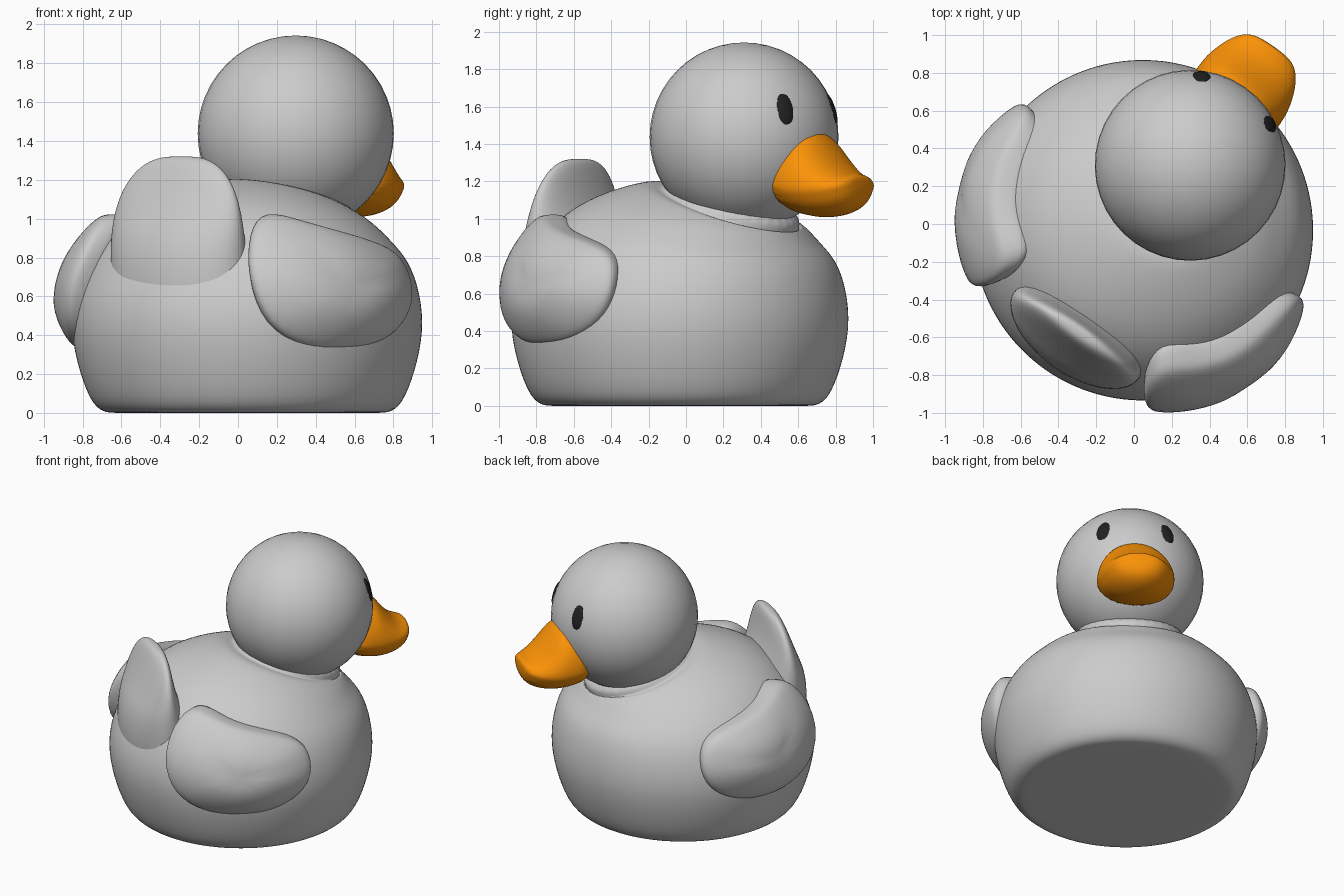
import bpy, bmesh
from math import sin, cos, pi, radians
from mathutils import Matrix, Vector

if "Cube" in bpy.data.objects:
    bpy.data.objects.remove(bpy.data.objects["Cube"])

# Duck is modelled facing +Y on its own axis, then turned into place
TURN = Matrix.Translation((0.047, -0.033, 0)) @ Matrix.Rotation(radians(-35), 4, 'Z')


def material(name, color):
    m = bpy.data.materials.new(name)
    m.diffuse_color = color
    m.use_nodes = True
    m.node_tree.nodes["Principled BSDF"].inputs["Base Color"].default_value = m.diffuse_color
    return m


def finish(name, bm, mat=None, subsurf=0):
    bmesh.ops.recalc_face_normals(bm, faces=bm.faces)
    for f in bm.faces:
        f.smooth = True
    me = bpy.data.meshes.new(name)
    bm.to_mesh(me)
    bm.free()
    ob = bpy.data.objects.new(name, me)
    bpy.context.collection.objects.link(ob)
    ob.matrix_world = TURN
    if mat:
        me.materials.append(mat)
    if subsurf:
        mod = ob.modifiers.new("smooth", 'SUBSURF')
        mod.levels = mod.render_levels = subsurf
    return ob


def loft(name, rings, mat=None, subsurf=2):
    """Skin closed loops of equal length and cap both ends."""
    bm = bmesh.new()
    loops = [[bm.verts.new(p) for p in ring] for ring in rings]
    n = len(loops[0])
    for a, b in zip(loops, loops[1:]):
        for i in range(n):
            j = (i + 1) % n
            bm.faces.new((a[i], a[j], b[j], b[i]))
    bm.faces.new(loops[0])
    bm.faces.new(loops[-1])
    return finish(name, bm, mat, subsurf)


def ellipse(cy, z, rx, ry, slope=0, n=32, cx=0):
    return [(cx + rx * cos(2 * pi * i / n), cy + ry * sin(2 * pi * i / n),
             z + slope * ry * sin(2 * pi * i / n)) for i in range(n)]


def ball(name, loc, scale, rot=Matrix(), mat=None):
    bm = bmesh.new()
    bmesh.ops.create_uvsphere(bm, u_segments=40, v_segments=24, radius=1,
                              matrix=Matrix.Translation(loc) @ rot @ Matrix.Diagonal((*scale, 1)))
    return finish(name, bm, mat)


orange = material("orange", (0.97, 0.29, 0.002, 1))
black = material("black", (0.015, 0.015, 0.015, 1))

# Body: (centre y, z, radius, slope), flat base up to the tilted neck
body = [(0, 0, .68, 0), (0, 0, .73, 0), (0, .035, .80, 0), (0, .2, .867, 0), (0, .42, .917, 0),
        (0, .62, .897, 0), (.03, .81, .82, -.05), (.07, .945, .695, -.13), (.15, 1.03, .57, -.20),
        (.26, 1.065, .45, -.31), (.31, 1.07, .395, -.35), (.33, 1.045, .36, -.36), (.38, 1.14, .355, -.33)]
loft("body", [ellipse(c, z, r, r, s) for c, z, r, s in body])

# Head
HEAD = Vector((0.008, .425, 1.438))
ball("head", HEAD, (.505, .505, .505))

# Tail: flat upright paddle, thick where it joins the back (z, centre y, half width, half thickness)
tail = [(.35, -.60, .40, .22), (.65, -.64, .41, .24), (.88, -.665, .41, .195), (1.0, -.665, .40, .14),
        (1.12, -.66, .37, .095), (1.23, -.648, .30, .065), (1.30, -.64, .20, .045), (1.322, -.635, .09, .02)]
loft("tail", [ellipse(c, z, w, t, n=20, cx=.03) for z, c, w, t in tail])

# Wings: outline as (angle round the body, height), wrapped on the body side
OUTLINE = [(-47, 1.045), (-54, .93), (-54.5, .7), (-49, .45), (-36, .335), (-22, .325), (-6, .345),
           (7, .45), (12, .6), (12, .76), (6, .855), (-15, .92), (-32, .98)]
RADII = [(.3, .89), (.42, .97), (.6, 1.012), (.8, .955), (.93, .86), (1.05, .755)]


def wing_radius(z):
    for (z0, r0), (z1, r1) in zip(RADII, RADII[1:]):
        if z <= z1:
            return r0 + (r1 - r0) * (z - z0) / (z1 - z0)
    return RADII[-1][1]


for side, sx in (("left", -1), ("right", 1)):
    rings = []
    for s, inset in ((1, .22), (1.02, .09), (1.015, .03), (.95, .002), (.6, -.005), (.25, -.005)):
        ring = []
        for a, z in OUTLINE:
            a, z = -21 + (a + 21) * s, .64 + (z - .64) * s
            # front end hugs the body more closely
            r = wing_radius(z) - inset - .05 * max(0, (a + 8) / 20)
            a = radians(a)
            ring.append((sx * r * cos(a), r * sin(a), z))
        rings.append(ring)
    loft(side + "_wing", rings)

# Beak: (y, bottom, mouth, top, half width), lower bill slightly narrower
beak = [(.70, 1.05, 1.17, 1.46, .265), (.90, 1.01, 1.16, 1.50, .272), (.97, 1.005, 1.155, 1.41, .262),
        (1.06, 1.015, 1.155, 1.29, .235), (1.13, 1.04, 1.165, 1.245, .195), (1.175, 1.08, 1.175, 1.24, .15),
        (1.195, 1.14, 1.185, 1.225, .08)]
rings = []
for y, lo, mid, hi, w in beak:
    ring = []
    for i in range(24):
        a = 2 * pi * i / 24
        up = sin(a) >= -1e-6
        ring.append((.008 + w * cos(a) * (1 if up else .94), y,
                     mid + sin(a) * ((hi - mid) if up else (mid - lo))))
    rings.append(ring)
loft("beak", rings, orange)

# Eyes
for side, sx in (("left", -1), ("right", 1)):
    d = Vector((sx * .22, .42, .148)).normalized()
    ball(side + "_eye", HEAD + d * .49, (.052, .09, .024), d.to_track_quat('Z', 'Y').to_matrix().to_4x4(), black)
